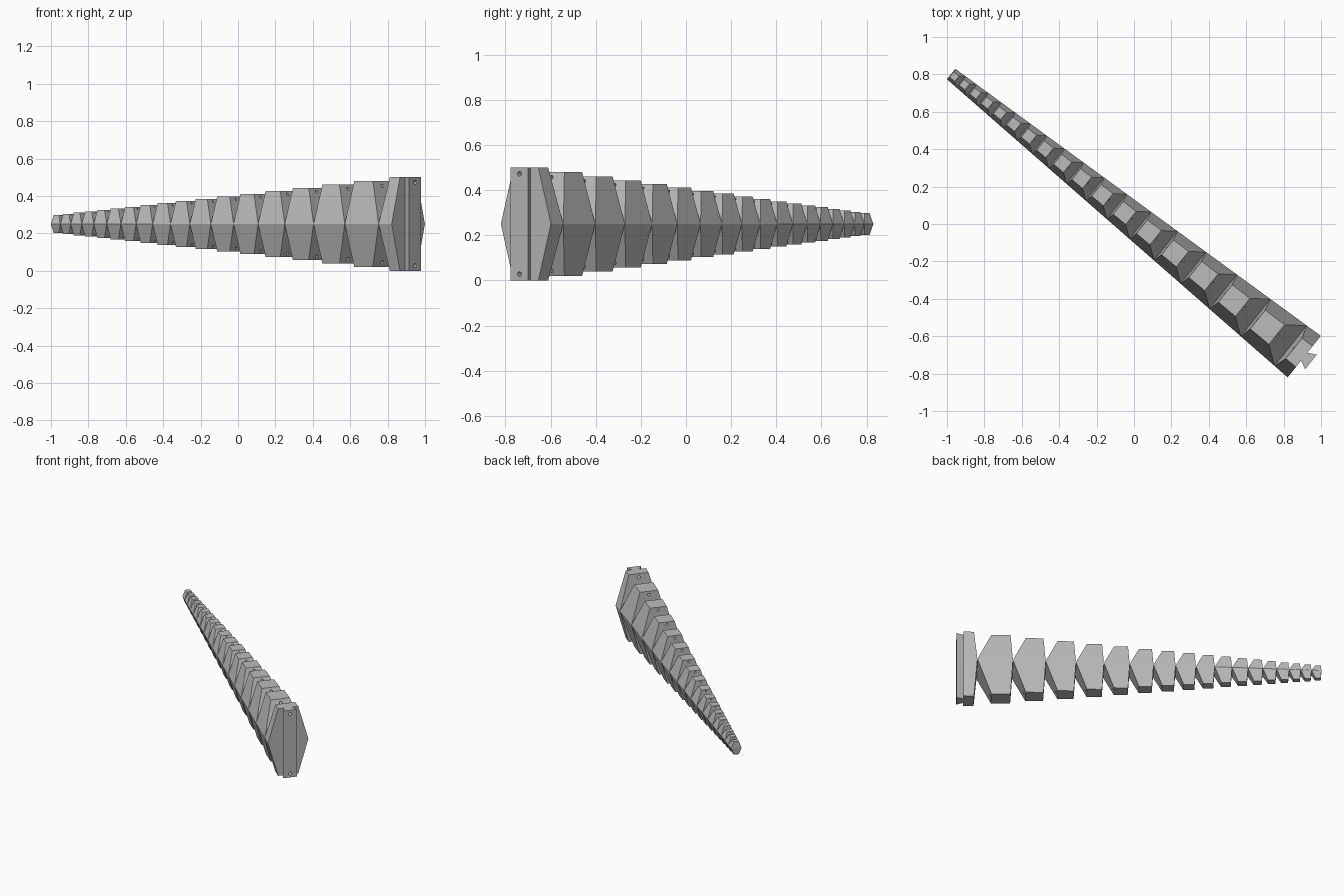
import bpy, bmesh, math
from mathutils import Vector

if "Cube" in bpy.data.objects:
    bpy.data.objects.remove(bpy.data.objects["Cube"])

U = Vector((0.781, -0.625, 0))      # along the arm, tip to base
N = Vector((0.625, 0.781, 0))       # across the arm
TIP = Vector((-0.978, 0.802, 0.25))
LENGTH, WAIST, COUNT = 2.418, 2.325, 17

grey = bpy.data.materials.new("plain grey")
grey.diffuse_color = (0.5, 0.5, 0.5, 1)
grey.use_nodes = True
grey.node_tree.nodes["Principled BSDF"].inputs["Base Color"].default_value = grey.diffuse_color


def place(s, w, z):
    return TIP + U * s + N * w + Vector((0, 0, z))


def half_width(s):
    return 0.0357 + 0.044 * s


def half_height(s):
    return 0.048 + 0.0873 * s


def prism(bm, rings):
    """Close a stack of equal point loops into a solid."""
    loops = [[bm.verts.new(place(*p)) for p in ring] for ring in rings]
    n = len(loops[0])
    bm.faces.new(loops[0])
    bm.faces.new(loops[-1][::-1])
    for a, b in zip(loops, loops[1:]):
        for i in range(n):
            j = (i + 1) % n
            bm.faces.new((a[i], a[j], b[j], b[i]))


def finish(name, bm, cutter=None):
    bmesh.ops.recalc_face_normals(bm, faces=bm.faces)
    me = bpy.data.meshes.new(name)
    bm.to_mesh(me)
    bm.free()
    me.materials.append(grey)
    ob = bpy.data.objects.new(name, me)
    bpy.context.collection.objects.link(ob)
    if cutter:
        mod = ob.modifiers.new("cord_holes", 'BOOLEAN')
        mod.operation, mod.solver, mod.object = 'DIFFERENCE', 'EXACT', cutter
    return ob


def block(name, s0, s1, top0, top1, h, cutter):
    """Six-sided block, widest at mid height, half as wide at top and bottom."""
    def ring(a, b, k, z):
        wa, wb = half_width(a) * k, half_width(b) * k
        return [(a, -wa, z), (b, -wb, z), (b, wb, z), (a, wa, z)]
    bm = bmesh.new()
    prism(bm, [ring(top0, top1, 0.5, -h), ring(s0, s1, 1, 0), ring(top0, top1, 0.5, h)])
    return finish(name, bm, cutter)


# joint positions shrink by a constant ratio towards the tip
ratio = (0.811 / (WAIST + 0.811)) ** (1 / COUNT)
joints = [(WAIST + 0.811) * ratio ** k - 0.811 for k in range(COUNT + 1)]
joints[-1] = 0.0

# cutter for the cord holes near the top and bottom of every block
bm = bmesh.new()
for s0, s1 in [(WAIST, LENGTH + 0.1)] + list(zip(joints[1:], joints)):
    h = 0.25 if s0 == WAIST else half_height(s0)
    r = 0.045 * h
    for side in (-1, 1):
        circle = [(r * math.cos(i * math.pi / 6), side * 0.89 * h + r * math.sin(i * math.pi / 6))
                  for i in range(12)]
        prism(bm, [[(s, w, z) for w, z in circle] for s in (s0 - 0.005, s1)])
cutter = finish("cord_hole_cutter", bm)
cutter.hide_render = True
cutter.hide_viewport = True

# tapering row of blocks
for k, (s1, s0) in enumerate(zip(joints, joints[1:])):
    l = s1 - s0
    block(f"arm_segment_{k + 1}", s0, s1, s0 + 0.06 * l, s1 - 0.4 * l, half_height(s0), cutter)

# base block
block("base_block", WAIST, LENGTH, WAIST + 0.022, LENGTH, 0.25, cutter)

# dovetail rail on the base
bm = bmesh.new()
tail = [(LENGTH - 0.004, -0.025), (LENGTH + 0.046, -0.05), (LENGTH + 0.046, 0.05), (LENGTH - 0.004, 0.025)]
prism(bm, [[(s, w, z) for s, w in tail] for z in (-0.25, 0.25)])
finish("dovetail_rail", bm, cutter)

# thin flexible core linking the blocks
bm = bmesh.new()
a, b = half_width(0) * 0.98, half_width(LENGTH) * 0.98
prism(bm, [[(0.002, -a, z), (LENGTH - 0.002, -b, z), (LENGTH - 0.002, b, z), (0.002, a, z)]
           for z in (-0.003, 0.003)])
finish("flexible_core", bm)
